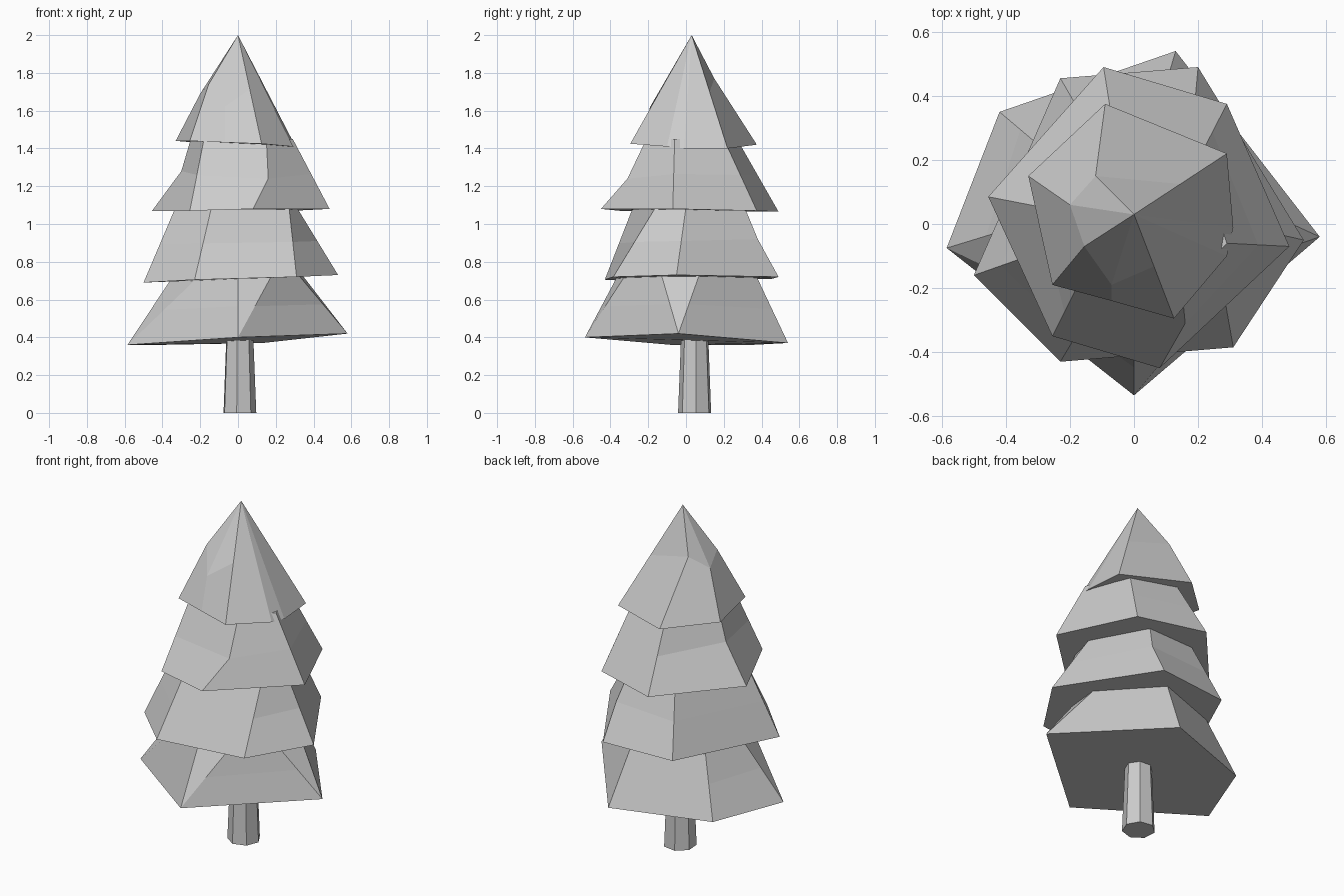
import bpy, bmesh
from math import sin, cos, tau, radians

if "Cube" in bpy.data.objects:
    bpy.data.objects.remove(bpy.data.objects["Cube"])


def finish(bm, name):
    bmesh.ops.remove_doubles(bm, verts=bm.verts[:], dist=0.0005)
    bmesh.ops.recalc_face_normals(bm, faces=bm.faces[:])
    mesh = bpy.data.meshes.new(name)
    bm.to_mesh(mesh)
    bm.free()
    bpy.context.collection.objects.link(bpy.data.objects.new(name, mesh))


def loft(name, columns):
    """Each column is bottom, top and optionally a pushed-out middle point."""
    bm = bmesh.new()
    rings = [[], [], []]
    for b, t, *m in columns:
        mid = m[0] if m else [(p + q) / 2 for p, q in zip(b, t)]
        for ring, co in zip(rings, (b, mid, t)):
            ring.append(bm.verts.new(co))
    n = len(columns)
    for low, high in zip(rings, rings[1:]):
        for i in range(n):
            j = (i + 1) % n
            bm.faces.new((low[i], low[j], high[j], high[i]))
    bm.faces.new(rings[0][::-1])
    bm.faces.new(rings[2])
    finish(bm, name)


# Trunk: tapered seven-sided post
def trunk_point(i, r, z):
    a = radians(4) + i * tau / 7
    return (0.007 + r * cos(a), 0.047 + r * sin(a), z)


loft("trunk", [(trunk_point(i, 0.09, 0), trunk_point(i, 0.073, 0.43)) for i in range(7)])

# Lowest branches: five corners, some splitting into two at the top
Z = 0.73
left, front, right = (-.585, -.075, .36), (0, -.535, .40), (.58, -.04, .42)
loft("branches_lowest", [
    (left, (-.34, 0, Z)), (left, (-.2, -.26, Z)),
    (front, (0, -.36, Z)), (front, (.18, -.32, Z)),
    (right, (.32, -.13, Z)), (right, (.34, .07, Z)),
    ((.13, .54, .37), (.08, .37, Z)),
    ((-.42, .35, .36), (-.29, .24, Z)),
])

# Second branches
Z = 1.09
loft("branches_second", [
    ((-.50, -.16, .69), (-.33, -.10, Z)),
    ((-.23, -.43, .705), (-.14, -.28, Z)),
    ((.31, -.385, .72), (.27, -.16, Z)),
    ((.53, -.05, .73), (.31, 0, Z)),
    ((.20, .49, .72), (.15, .31, Z), (.19, .38, .92)),
    ((-.23, .455, .71), (-.14, .30, Z)),
])

# Third branches
Z = 1.45
loft("branches_third", [
    ((-.455, .085, 1.07), (-.25, .05, Z), (-.30, .055, 1.28)),
    ((-.255, -.35, 1.07), (-.18, -.20, Z)),
    ((.08, -.45, 1.08), (.15, -.21, Z), (.16, -.31, 1.24)),
    ((.485, -.07, 1.08), (.29, -.06, Z)),
    ((.29, .375, 1.07), (.20, .20, Z)),
    ((-.095, .49, 1.065), (-.06, .27, Z)),
])

# Pointed crown: all columns meet at the tip
tip = (0, .03, 2)
loft("crown", [
    ((-.33, .15, 1.44), tip, (-.20, .06, 1.69)),
    ((-.255, -.19, 1.44), tip, (-.155, -.07, 1.74)),
    ((-.07, -.24, 1.432), tip, (-.07, -.19, 1.62)),
    ((.125, -.295, 1.425), tip),
    ((.29, -.10, 1.41), tip),
    ((.31, -.01, 1.40), tip),
    ((.29, .22, 1.40), tip),
    ((-.09, .375, 1.42), tip, (-.12, .15, 1.77)),
])
